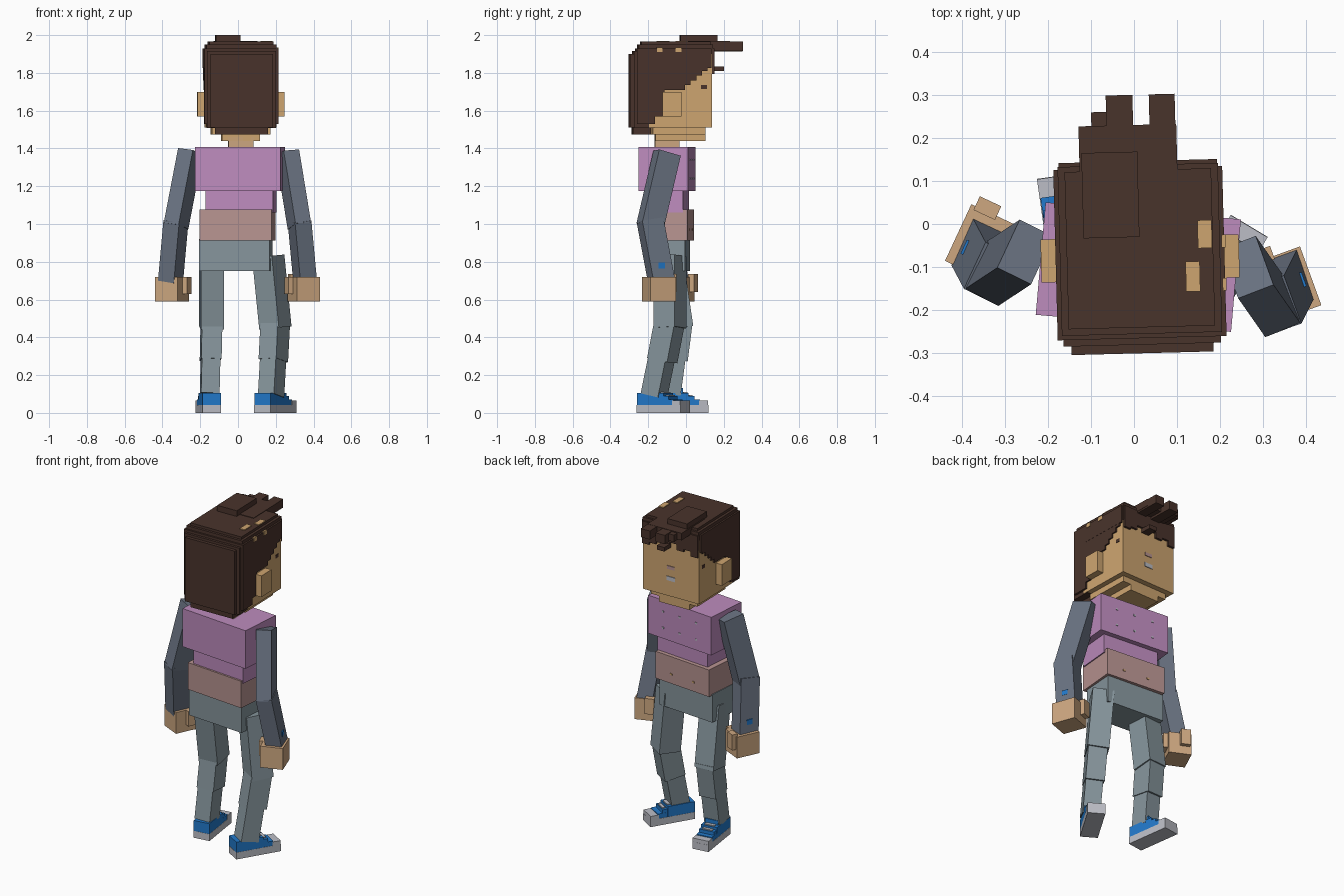
import bpy, bmesh, math
from mathutils import Vector, Matrix


def mat(name, r, g, b):
    m = bpy.data.materials.new(name)
    lin = [((c / 255 + 0.055) / 1.055) ** 2.4 for c in (r, g, b)]
    m.diffuse_color = (*lin, 1)
    return m


PINK = mat("pink_shirt", 190, 140, 190)
ROSE = mat("rose_waist", 184, 148, 145)
GREY = mat("grey_trousers", 134, 149, 156)
SLATE = mat("slate_sleeve", 106, 115, 130)
HAIR = mat("brown_hair", 73, 51, 43)
FACE = mat("face_skin", 206, 165, 112)
SKIN = mat("hand_skin", 205, 167, 128)
BLUE = mat("blue_shoe", 34, 122, 204)
SOLE = mat("pale_sole", 188, 190, 198)


def add_box(bm, lo, hi):
    lo, hi = Vector(lo), Vector(hi)
    c, s = (lo + hi) / 2, hi - lo
    bmesh.ops.create_cube(bm, size=1, matrix=Matrix.Translation(c) @ Matrix.Diagonal((*s, 1)))


def part(name, material, boxes, at=(0, 0, 0), yaw=0):
    """One object made from (low corner, high corner) boxes, turned about z."""
    bm = bmesh.new()
    for lo, hi in boxes:
        add_box(bm, lo, hi)
    bm.transform(Matrix.Translation(at) @ Matrix.Rotation(math.radians(yaw), 4, 'Z'))
    me = bpy.data.meshes.new(name)
    bm.to_mesh(me)
    bm.free()
    me.materials.append(material)
    ob = bpy.data.objects.new(name, me)
    bpy.context.collection.objects.link(ob)
    return ob


def block(name, material, x, y, z0, z1, w, d, yaw):
    return part(name, material, [((-w / 2, -d / 2, z0), (w / 2, d / 2, z1))], (x, y, 0), yaw)


def limb(name, material, a, b, w, d, yaw):
    """Straight box limb from a (top) to b (bottom)."""
    a, b = Vector(a), Vector(b)
    zax = (a - b).normalized()
    t = math.radians(yaw)
    xax = Vector((math.cos(t), math.sin(t), 0))
    xax = (xax - zax * xax.dot(zax)).normalized()
    yax = zax.cross(xax)
    n = (a - b).length / 2
    ob = part(name, material, [((-w / 2, -d / 2, -n), (w / 2, d / 2, n))])
    m = Matrix((xax, yax, zax)).transposed().to_4x4()
    ob.data.transform(Matrix.Translation((a + b) / 2) @ m)
    return ob


def sym(half, y0, y1, z0, z1):
    return ((-half, y0, z0), (half, y1, z1))


HEAD = dict(at=(0.012, 0, 0), yaw=1.5)

# Head, jaw and neck
part("head", FACE, [sym(0.186, -0.2, 0.133, 1.51, 1.9),
                    sym(0.155, -0.18, 0.1, 1.475, 1.52),
                    sym(0.1, -0.165, 0.1, 1.44, 1.48)], **HEAD)
part("neck", SKIN, [sym(0.066, -0.165, -0.035, 1.39, 1.46)], **HEAD)
part("ears", FACE, [((s * 0.21 - 0.02, -0.13, 1.57), (s * 0.21 + 0.02, -0.03, 1.7))
                    for s in (-1, 1)], **HEAD)

# Hair shell: rounded back, stepped sides and crown
shell = [sym(0.196, -0.265, -0.17, 1.53, 1.9),
         sym(0.183, -0.28, -0.17, 1.508, 1.915),
         sym(0.165, -0.3, -0.25, 1.51, 1.9),
         sym(0.14, -0.285, -0.19, 1.475, 1.52),
         sym(0.196, -0.265, 0.13, 1.825, 1.93),
         sym(0.186, -0.255, 0.137, 1.84, 1.95),
         sym(0.17, -0.24, 0.125, 1.9, 1.965)]
steps = [(-0.18, -0.13, 1.57), (-0.14, -0.12, 1.66), (-0.13, -0.01, 1.71), (-0.02, 0.02, 1.735),
         (0.01, 0.05, 1.76), (0.04, 0.08, 1.785), (0.07, 0.11, 1.81)]
shell += [sym(0.195, y0, y1, z, 1.86) for y0, y1, z in steps]
# Jagged fringe over the forehead
for i, drop in enumerate((0.05, 0.02, 0.035, 0.0, 0.025, 0.01, 0.035, 0.05)):
    x = -0.184 + i * 0.046
    shell.append(((x, 0.12, 1.845 - drop), (x + 0.046, 0.146, 1.93)))
part("hair", HAIR, shell, **HEAD)

# Forward quiff and crown slab
part("quiff", HAIR, [((-0.135, 0.0, 1.925), (0.092, 0.23, 1.968)),
                     ((-0.105, 0.1, 1.92), (-0.01, 0.262, 1.962)),
                     ((-0.07, 0.1, 1.912), (-0.008, 0.3, 1.966)),
                     ((0.03, 0.1, 1.915), (0.09, 0.3, 1.967)),
                     ((-0.13, -0.03, 1.95), (0.0, 0.168, 2.0)),
                     ((0.0, 0.13, 1.81), (0.05, 0.2, 1.835))], **HEAD)
part("parting_patches", FACE, [((0.135, -0.06, 1.95), (0.168, 0.005, 1.97)),
                               ((0.105, -0.16, 1.95), (0.138, -0.09, 1.97)),
                               ((0.19, -0.16, 1.91), (0.199, -0.13, 1.935)),
                               ((0.19, -0.06, 1.91), (0.199, -0.03, 1.935))], **HEAD)

# Face details
part("brow_marks", HAIR, [((s * 0.186 - 0.003, 0.075, 1.715), (s * 0.186 + 0.003, 0.105, 1.735))
                          for s in (-1, 1)], **HEAD)
part("nose_patch", ROSE, [((-0.025, 0.13, 1.675), (0.025, 0.137, 1.695))], **HEAD)
part("mouth_patch", SOLE, [((-0.028, 0.13, 1.605), (0.028, 0.137, 1.63))], **HEAD)

# Torso, all turned a little to one side
block("chest", PINK, 0.01, -0.1, 1.175, 1.408, 0.455, 0.262, -5)
block("belly", PINK, 0.015, -0.1, 1.06, 1.19, 0.36, 0.2, -5)
block("waist", ROSE, -0.003, -0.092, 0.913, 1.077, 0.385, 0.235, -5)
block("pelvis", GREY, -0.012, -0.092, 0.75, 0.92, 0.375, 0.2, -4)
part("shirt_dots", SOLE, [((x - 0.007, 0.128, z - 0.005), (x + 0.007, 0.134, z + 0.005))
                          for x in (-0.12, 0.0, 0.12) for z in (1.24, 1.34)], (0.01, -0.1, 0), -5)
part("waist_dots", FACE, [((x - 0.008, 0.114, 0.965), (x + 0.008, 0.121, 0.975))
                          for x in (-0.08, 0.08)], (-0.003, -0.092, 0), -5)

# Arms: shoulder, elbow, wrist, hand centre and turn
arms = {"left": ((-0.252, -0.065, 1.385), (-0.328, -0.115, 0.99), (-0.357, -0.06, 0.7),
                 (-0.348, -0.045), -25),
        "right": ((0.262, -0.1, 1.375), (0.325, -0.19, 0.99), (0.355, -0.13, 0.7),
                  (0.348, -0.14), 20)}
for side, (sh, el, wr, hand, yaw) in arms.items():
    s = -1 if side == "left" else 1
    limb(side + "_upper_arm", SLATE, sh, el, 0.088, 0.125, yaw)
    limb(side + "_forearm", SLATE, Vector(el) + Vector((0, 0, 0.03)), wr, 0.092, 0.12, yaw)
    part(side + "_hand", SKIN, [((-0.065, -0.075, 0.59), (0.065, 0.07, 0.72)),
                                ((-0.055, 0.06, 0.64), (0.0, 0.095, 0.735)),
                                ((-s * 0.065 - 0.025, -0.01, 0.63),
                                 (-s * 0.065 + 0.025, 0.05, 0.72))], (*hand, 0), yaw)
    # Small blue cuff mark on the outer side
    mark = limb(side + "_cuff_mark", BLUE, (0, 0, 0.795), (0, 0, 0.765), 0.008, 0.035, yaw)
    t = math.radians(yaw)
    k = s * 0.046
    f = (0.78 - wr[2]) / (1.02 - wr[2])
    c = Vector(wr).lerp(Vector(el), f)
    mark.data.transform(Matrix.Translation((c.x + k * math.cos(t), c.y + k * math.sin(t), 0)))

# Legs: hip, knee, ankle and turn
legs = {"left": ((-0.14, -0.085, 0.83), (-0.14, -0.03, 0.45), (-0.15, -0.085, 0.1), 4),
        "right": ((0.16, -0.085, 0.83), (0.198, -0.085, 0.45), (0.175, -0.17, 0.09), -31)}
for side, (hip, knee, ank, yaw) in legs.items():
    hip, knee, ank = Vector(hip), Vector(knee), Vector(ank)
    limb(side + "_thigh", GREY, hip, knee, 0.122, 0.13, yaw)
    mid = knee.lerp(ank, 0.48)
    limb(side + "_knee", GREY, knee + Vector((0, 0, 0.04)), mid, 0.108, 0.125, yaw)
    limb(side + "_shin", GREY, mid + Vector((0, 0, 0.03)), ank, 0.098, 0.108, yaw)

# Shoes with stepped uppers and pale soles
for side, x, y, yaw in (("left", -0.157, -0.022, 8), ("right", 0.198, -0.12, -31)):
    part(side + "_sole", SOLE, [((-0.05, -0.135, 0), (0.05, 0.135, 0.042)),
                                ((-0.05, 0.085, 0.03), (0.05, 0.134, 0.065))], (x, y, 0), yaw)
    part(side + "_shoe", BLUE, [((-0.049, -0.134, 0.04), (0.049, 0.03, 0.105)),
                                ((-0.047, -0.02, 0.04), (0.047, 0.06, 0.09)),
                                ((-0.048, 0.03, 0.04), (0.048, 0.09, 0.07)),
                                ((-0.04, -0.06, 0.09), (0.04, 0.0, 0.132))], (x, y, 0), yaw)
    part(side + "_laces", SOLE, [((-0.03, 0.005, 0.1), (0.03, 0.025, 0.111)),
                                 ((-0.03, 0.036, 0.085), (0.03, 0.054, 0.096))], (x, y, 0), yaw)
